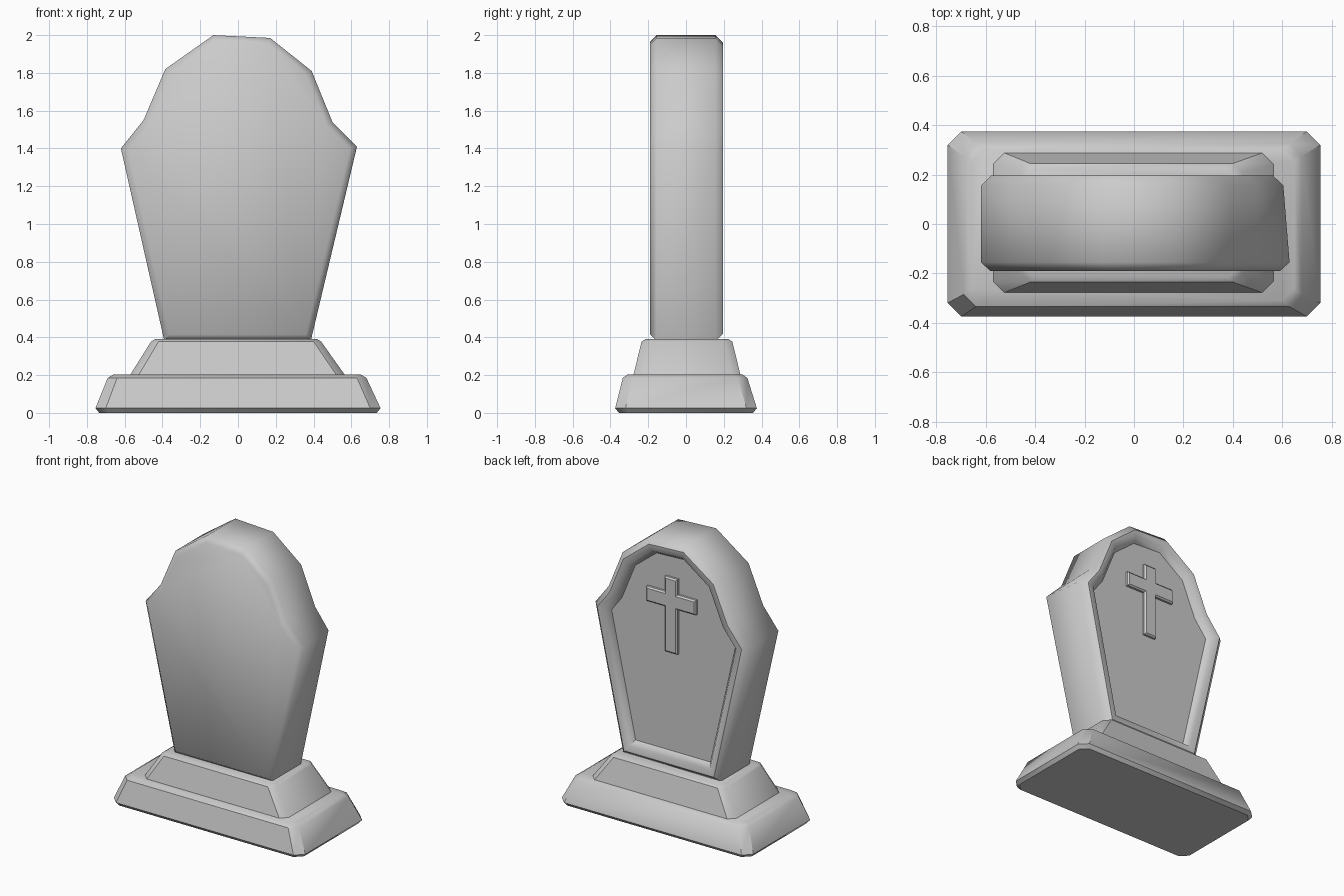
import bpy, bmesh, math
from mathutils import Vector

if "Cube" in bpy.data.objects:
    bpy.data.objects.remove(bpy.data.objects["Cube"])


def loft(name, rings, angle=40):
    """Closed solid through matching rings of points, capped at both ends."""
    bm = bmesh.new()
    loops = [[bm.verts.new(p) for p in ring] for ring in rings]
    n = len(loops[0])
    for a, b in zip(loops, loops[1:]):
        for i in range(n):
            j = (i + 1) % n
            bm.faces.new((a[i], a[j], b[j], b[i]))
    bm.faces.new(loops[0])
    bm.faces.new(loops[-1])
    bmesh.ops.recalc_face_normals(bm, faces=bm.faces)
    mesh = bpy.data.meshes.new(name)
    bm.to_mesh(mesh)
    bm.free()
    obj = bpy.data.objects.new(name, mesh)
    bpy.context.collection.objects.link(obj)
    bpy.ops.object.select_all(action='DESELECT')
    obj.select_set(True)
    bpy.context.view_layer.objects.active = obj
    bpy.ops.object.shade_smooth_by_angle(angle=math.radians(angle))
    return obj


def plinth_ring(x0, x1, y0, y1, z, c):
    """Rectangle with clipped corners."""
    return [(x0 + c, y0, z), (x1 - c, y0, z), (x1, y0 + c, z), (x1, y1 - c, z),
            (x1 - c, y1, z), (x0 + c, y1, z), (x0, y1 - c, z), (x0, y0 + c, z)]


def inset(profile, d):
    """Offset a counter-clockwise outline inwards by d."""
    pts = [Vector(p) for p in profile]
    out = []
    for i, p in enumerate(pts):
        e1 = (p - pts[i - 1]).normalized()
        e2 = (pts[(i + 1) % len(pts)] - p).normalized()
        n1, n2 = Vector((-e1.y, e1.x)), Vector((-e2.y, e2.x))
        out.append(p + (n1 + n2) * d / (1 + n1.dot(n2)))
    return out


def upright(profile, y):
    return [(p[0], y, p[1]) for p in profile]


# Stepped base
loft("lower_base", [
    plinth_ring(-0.735, 0.735, -0.355, 0.355, 0.0, 0.05),
    plinth_ring(-0.755, 0.755, -0.375, 0.375, 0.025, 0.055),
    plinth_ring(-0.69, 0.68, -0.335, 0.325, 0.185, 0.05),
    plinth_ring(-0.66, 0.65, -0.31, 0.30, 0.203, 0.05)])
loft("upper_base", [
    plinth_ring(-0.575, 0.57, -0.28, 0.29, 0.195, 0.045),
    plinth_ring(-0.46, 0.44, -0.235, 0.245, 0.378, 0.04),
    plinth_ring(-0.44, 0.42, -0.215, 0.225, 0.39, 0.04)])

# Headstone slab: outline, front chamfer, raised rim and sunken panel at the back
front = [(-0.39, 0.38), (0.385, 0.38), (0.63, 1.41), (0.50, 1.54), (0.39, 1.81),
         (0.17, 1.985), (-0.13, 2.0), (-0.385, 1.82), (-0.50, 1.55), (-0.62, 1.40)]
back = list(front)
back[2] = (0.605, 1.40)
loft("headstone", [
    upright(inset(front, 0.035), -0.19),
    upright(front, -0.155),
    upright(back, 0.155),
    upright(inset(back, 0.04), 0.197),
    upright(inset(back, 0.085), 0.192),
    upright(inset(back, 0.115), 0.15)], 50)

# Raised cross on the sunken panel
w, a, arm_lo, arm_hi = 0.05, 0.195, 1.52, 1.625
half = [(w, 1.20), (w, arm_lo), (a, arm_lo), (a, arm_hi), (w, arm_hi), (w, 1.735)]
cross = half + [(-x, z) for x, z in reversed(half)]
loft("cross", [
    upright(cross, 0.14),
    upright(cross, 0.165),
    upright(inset(cross, 0.01), 0.175)])
